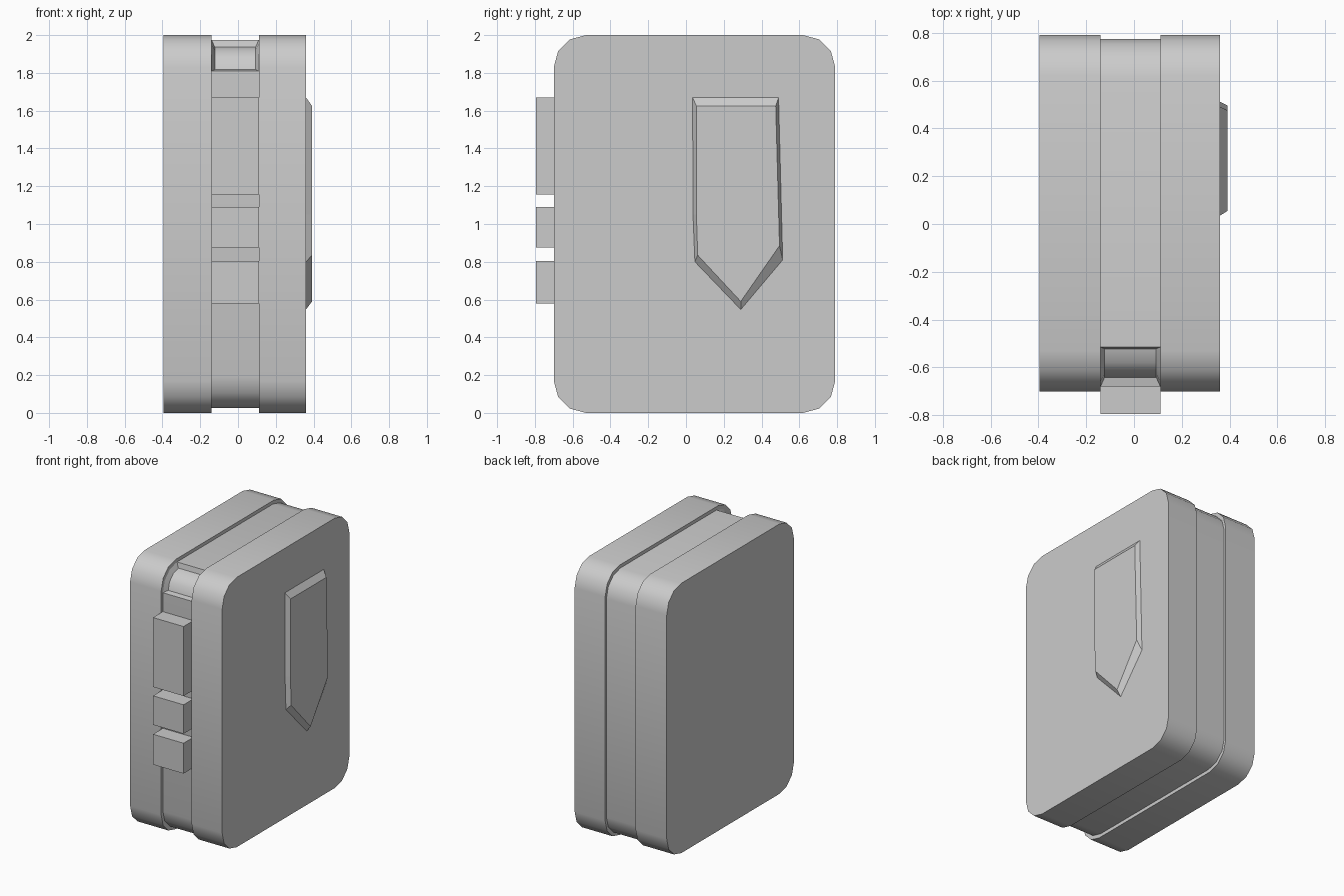
import bpy, bmesh
from math import sin, cos, pi

if "Cube" in bpy.data.objects:
    bpy.data.objects.remove(bpy.data.objects["Cube"])


def finish(name, bm, smooth=True):
    bmesh.ops.recalc_face_normals(bm, faces=bm.faces)
    me = bpy.data.meshes.new(name)
    bm.to_mesh(me)
    bm.free()
    ob = bpy.data.objects.new(name, me)
    bpy.context.collection.objects.link(ob)
    if smooth:
        bpy.ops.object.select_all(action='DESELECT')
        ob.select_set(True)
        bpy.context.view_layer.objects.active = ob
        bpy.ops.object.shade_smooth_by_angle(angle=0.7)
    return ob


def rounded(y0, y1, z0, z1, r, seg=3):
    """Rounded rectangle in the YZ plane, counter-clockwise from the top back corner."""
    pts = []
    corners = [(y1 - r, z1 - r), (y0 + r, z1 - r), (y0 + r, z0 + r), (y1 - r, z0 + r)]
    for k, (cy, cz) in enumerate(corners):
        for i in range(seg + 1):
            a = (k + i / seg) * pi / 2
            pts.append((cy + r * cos(a), cz + r * sin(a)))
    return pts


def loft(x0, pts0, x1, pts1):
    """Closed solid between two matching YZ outlines; also returns its side faces."""
    bm = bmesh.new()
    a = [bm.verts.new((x0, y, z)) for y, z in pts0]
    b = [bm.verts.new((x1, y, z)) for y, z in pts1]
    bm.faces.new(a[::-1])
    bm.faces.new(b)
    n = len(a)
    sides = [bm.faces.new((a[i], a[(i + 1) % n], b[(i + 1) % n], b[i])) for i in range(n)]
    return bm, sides


# Outer case halves
shell = rounded(-0.70, 0.79, 0.0, 2.0, 0.17)
for name, x0, x1 in (("left_case", -0.395, -0.14), ("right_case", 0.11, 0.36)):
    finish(name, loft(x0, shell, x1, shell)[0])

# Middle band with the sunken front top corner
core = rounded(-0.68, 0.775, 0.025, 1.975, 0.165)
bm, sides = loft(-0.14, core, 0.11, core)
bmesh.ops.recalc_face_normals(bm, faces=bm.faces)
bmesh.ops.inset_region(bm, faces=sides[4:7], thickness=0.017, depth=-0.035,
                       use_even_offset=True)
finish("middle_band", bm)

# Front buttons
for i, (z0, z1) in enumerate(((1.155, 1.67), (0.875, 1.09), (0.58, 0.805))):
    box = [(-0.795, z0), (-0.67, z0), (-0.67, z1), (-0.795, z1)]
    finish(f"front_button_{i + 1}", loft(-0.14, box, 0.11, box)[0], smooth=False)

# Raised pointed plate with sloping edges
outer = [(0.035, 1.67), (0.49, 1.67), (0.512, 0.81), (0.29, 0.547), (0.047, 0.80), (0.037, 1.05)]
inner = [(0.055, 1.625), (0.475, 1.625), (0.495, 0.885), (0.29, 0.59), (0.062, 0.835), (0.055, 1.05)]
finish("side_plate", loft(0.36, outer, 0.392, inner)[0], smooth=False)
